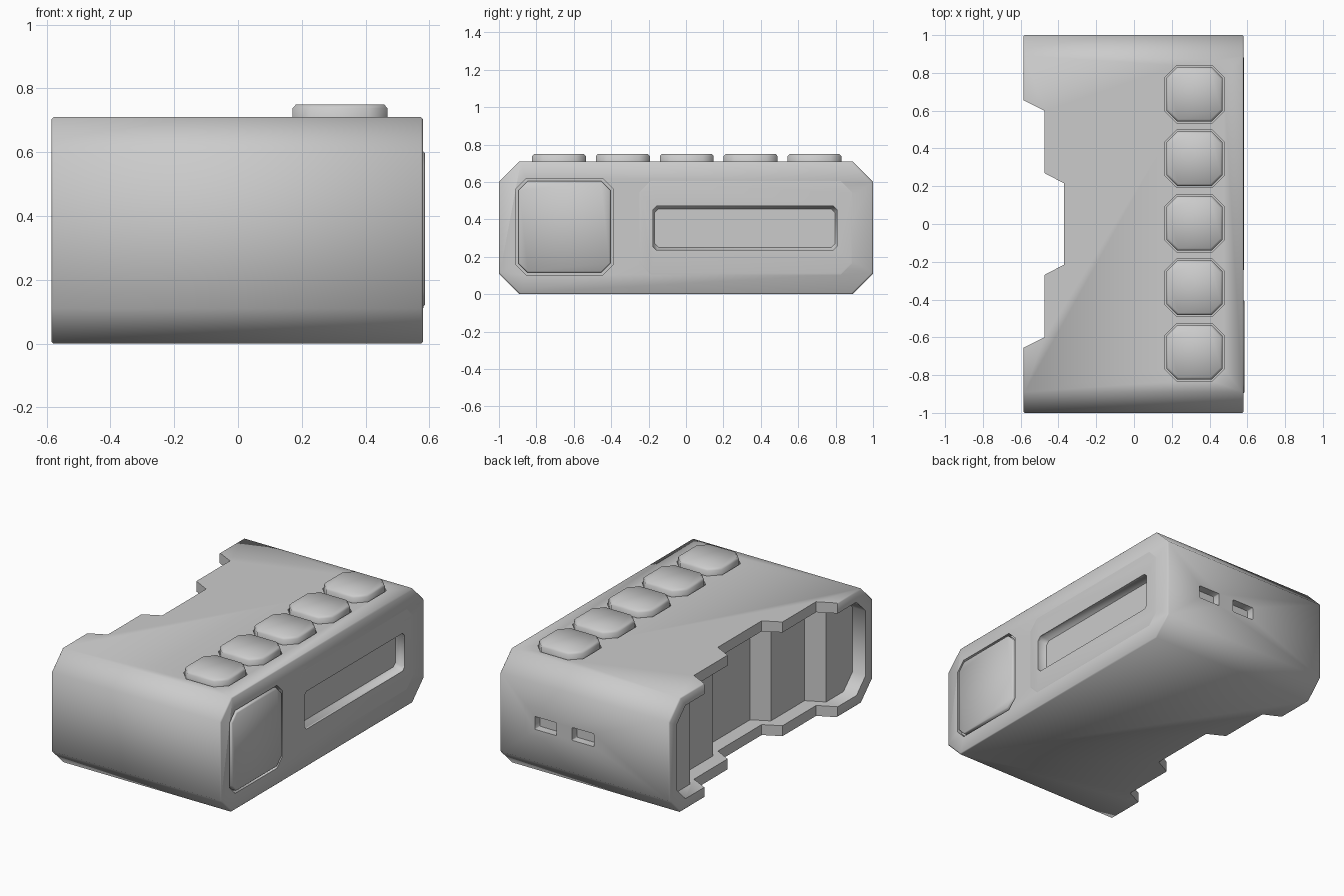
import bpy, bmesh, math

if "Cube" in bpy.data.objects:
    bpy.data.objects.remove(bpy.data.objects["Cube"])


def octagon(cu, cv, w, h, c):
    """Rectangle with chamfered corners, centred on (cu, cv)."""
    a, b = w / 2, h / 2
    return [(cu + u, cv + v) for u, v in (
        (-a, -b + c), (-a + c, -b), (a - c, -b), (a, -b + c),
        (a, b - c), (a - c, b), (-a + c, b), (-a, b - c))]


PLACE = {'X': lambda u, v, t: (t, u, v),
         'Y': lambda u, v, t: (u, t, v),
         'Z': lambda u, v, t: (u, v, t)}


def loft(name, sections, axis):
    """Closed solid through a list of (outline, position along axis)."""
    bm = bmesh.new()
    rings = [[bm.verts.new(PLACE[axis](u, v, t)) for u, v in pts] for pts, t in sections]
    n = len(rings[0])
    for r, s in zip(rings, rings[1:]):
        for i in range(n):
            j = (i + 1) % n
            bm.faces.new((r[i], r[j], s[j], s[i]))
    bm.faces.new(rings[0])
    bm.faces.new(rings[-1])
    bmesh.ops.recalc_face_normals(bm, faces=bm.faces)
    me = bpy.data.meshes.new(name)
    bm.to_mesh(me)
    bm.free()
    ob = bpy.data.objects.new(name, me)
    bpy.context.collection.objects.link(ob)
    return ob


def activate(ob):
    bpy.ops.object.select_all(action='DESELECT')
    ob.select_set(True)
    bpy.context.view_layer.objects.active = ob


def cut(ob, cutter, operation='DIFFERENCE'):
    cutter.hide_render = True
    m = ob.modifiers.new("cut", 'BOOLEAN')
    m.operation = operation
    m.solver = 'EXACT'
    m.object = cutter
    activate(ob)
    bpy.ops.object.modifier_apply(modifier=m.name)
    bpy.data.objects.remove(cutter)


def smooth(ob, degrees):
    activate(ob)
    bpy.ops.object.shade_smooth_by_angle(angle=math.radians(degrees))


# Case: chamfered block with slightly broken end edges
full = octagon(0, 0.355, 2.0, 0.71, 0.11)
inset = octagon(0, 0.355, 1.988, 0.698, 0.11)
case = loft("case", [(inset, -0.585), (full, -0.579), (full, 0.574), (inset, 0.58)], 'X')

# Stepped notch through the rear
half = [(-0.70, 0.713), (-0.475, 0.60), (-0.475, 0.27), (-0.37, 0.215)]
notch = half + [(x, -y) for x, y in reversed(half)]
cut(case, loft("notch", [(notch, -0.1), (notch, 0.9)], 'Z'))

# Rear pocket whose back wall follows the notch, leaving a rim all round
half = [(-0.75, 0.98), (-0.495, 0.98), (-0.495, 0.67), (-0.385, 0.615),
        (-0.385, 0.285), (-0.28, 0.23)]
steps = half + [(x, -y) for x, y in reversed(half)]
pocket = loft("pocket", [(steps, -0.1), (steps, 0.9)], 'Z')
tube = octagon(0, 0.355, 1.86, 0.58, 0.09)
cut(pocket, loft("tube", [(tube, -0.7), (tube, 0.2)], 'X'), 'INTERSECT')
cut(case, pocket)

# Two shallow ports in the side wall
for x in (0.265, 0.008):
    port = octagon(x, 0.35, 0.15, 0.08, 0.004)
    cut(case, loft("port", [(port, 0.95), (port, 1.1)], 'Y'))

# Row of chamfered top buttons, each sitting in its own recess
for i in range(5):
    y = 0.687 - 0.3415 * i
    hole = octagon(0.32, y, 0.312, 0.304, 0.062)
    cut(case, loft("button_recess", [(hole, 0.69), (hole, 0.8)], 'Z'))
    side = octagon(0.32, y, 0.298, 0.288, 0.058)
    top = octagon(0.32, y, 0.276, 0.266, 0.053)
    button = loft(f"button_{i + 1}", [(side, 0.69), (side, 0.738), (top, 0.75)], 'Z')
    smooth(button, 50)

# Square front key in a chamfered recess
hole = octagon(-0.65, 0.36, 0.52, 0.515, 0.055)
cut(case, loft("key_recess", [(hole, 0.55), (hole, 0.7)], 'X'))
side = octagon(-0.65, 0.36, 0.492, 0.488, 0.048)
face = octagon(-0.65, 0.36, 0.480, 0.476, 0.045)
key = loft("front_key", [(side, 0.55), (side, 0.580), (face, 0.586)], 'X')
smooth(key, 50)

# Flush bezel plate with the long recessed slot
outer = octagon(0.32, 0.355, 1.14, 0.50, 0.06)
lip = octagon(0.32, 0.355, 1.12, 0.48, 0.055)
bezel = loft("slot_bezel", [(outer, 0.57), (outer, 0.5798), (lip, 0.5815)], 'X')
for ob in (case, bezel):
    mouth = octagon(0.315, 0.353, 0.985, 0.235, 0.02)
    floor = octagon(0.315, 0.353, 0.965, 0.205, 0.02)
    cut(ob, loft("slot", [(floor, 0.525), (mouth, 0.55), (mouth, 0.65)], 'X'))
smooth(bezel, 30)
smooth(case, 50)
